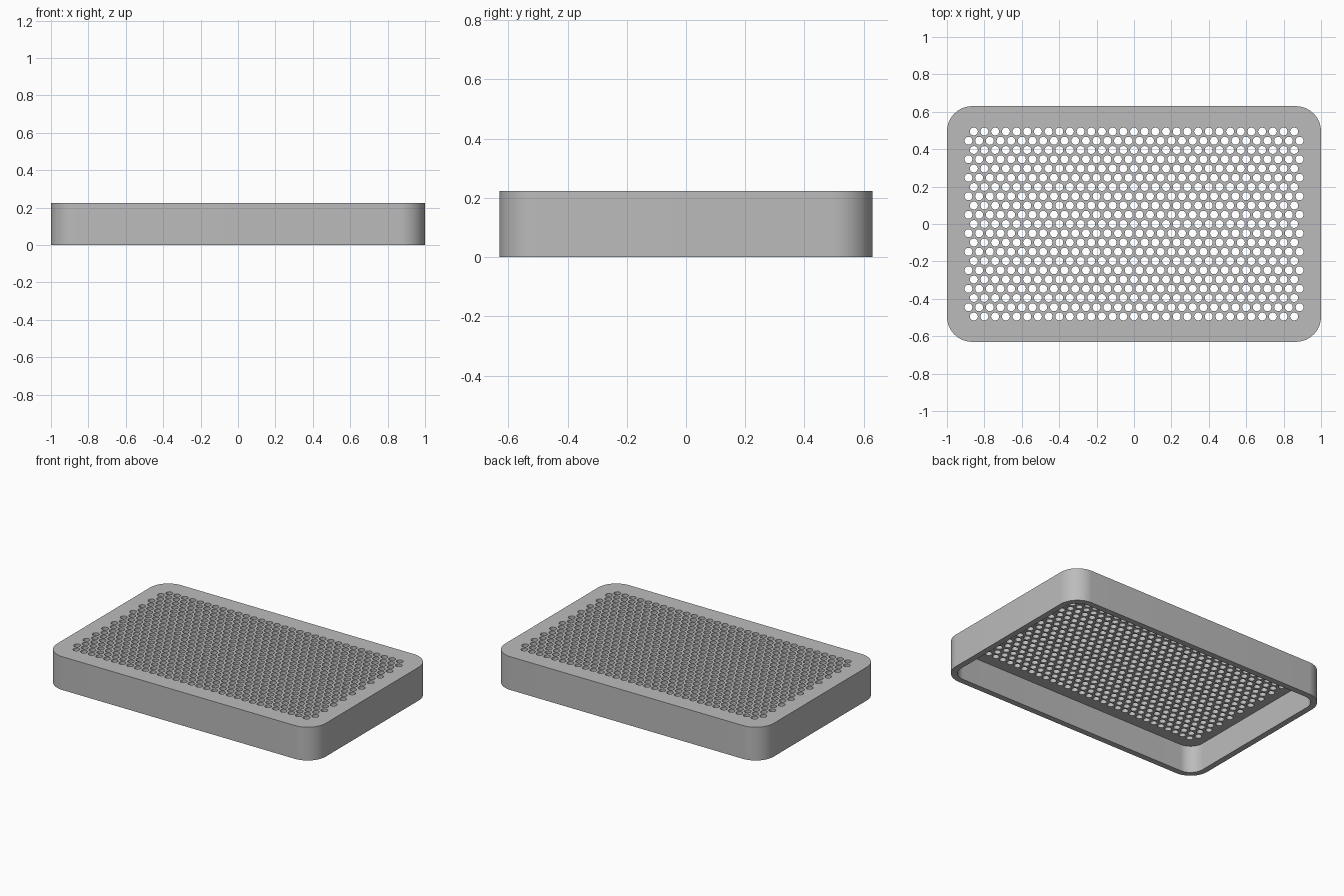
import bpy, bmesh, math
from mathutils import Matrix

if "Cube" in bpy.data.objects:
    bpy.data.objects.remove(bpy.data.objects["Cube"], do_unlink=True)

LENGTH, WIDTH, HEIGHT = 2.0, 1.26, 0.224
WALL, CORNER = 0.04, 0.135
PITCH, HOLE_RADIUS, ROWS = 0.0571, 0.0215, 21

grey = bpy.data.materials.new("plain grey")
grey.use_nodes = True
grey.diffuse_color = (0.5, 0.5, 0.5, 1)
grey.node_tree.nodes["Principled BSDF"].inputs["Base Color"].default_value = (0.5, 0.5, 0.5, 1)


def add_object(name, bm):
    bmesh.ops.recalc_face_normals(bm, faces=bm.faces)
    mesh = bpy.data.meshes.new(name)
    bm.to_mesh(mesh)
    bm.free()
    mesh.materials.append(grey)
    obj = bpy.data.objects.new(name, mesh)
    bpy.context.collection.objects.link(obj)
    return obj


def rounded_block(name, length, width, radius, z0, z1, steps=16):
    """Upright prism on a rounded rectangle."""
    bm = bmesh.new()
    ring = []
    for quarter, (sx, sy) in enumerate([(1, 1), (-1, 1), (-1, -1), (1, -1)]):
        for i in range(steps + 1):
            a = math.pi / 2 * (quarter + i / steps)
            ring.append(bm.verts.new((sx * (length / 2 - radius) + radius * math.cos(a),
                                      sy * (width / 2 - radius) + radius * math.sin(a), z0)))
    base = bm.faces.new(ring)
    top = bmesh.ops.extrude_face_region(bm, geom=[base])["geom"]
    bmesh.ops.translate(bm, vec=(0, 0, z1 - z0),
                        verts=[v for v in top if isinstance(v, bmesh.types.BMVert)])
    return add_object(name, bm)


def cut(target, cutter):
    mod = target.modifiers.new("cut", 'BOOLEAN')
    mod.operation = 'DIFFERENCE'
    mod.solver = 'MANIFOLD'
    mod.object = cutter
    cutter.hide_render = True
    bpy.ops.object.select_all(action='DESELECT')
    target.select_set(True)
    bpy.context.view_layer.objects.active = target
    bpy.ops.object.modifier_apply(modifier=mod.name)
    bpy.data.objects.remove(cutter, do_unlink=True)


# Tray body, hollow and open underneath
tray = rounded_block("perforated_tray", LENGTH, WIDTH, CORNER, 0, HEIGHT)
cut(tray, rounded_block("cavity_cutter", LENGTH - 2 * WALL, WIDTH - 2 * WALL,
                        CORNER - WALL, -0.1, HEIGHT - WALL))

# Staggered rows of drain holes
bm = bmesh.new()
for row in range(ROWS):
    count = 31 + row % 2
    y = (row - (ROWS - 1) / 2) * PITCH * math.sqrt(3) / 2
    for col in range(count):
        x = (col - (count - 1) / 2) * PITCH
        bmesh.ops.create_cone(bm, cap_ends=True, segments=12, radius1=HOLE_RADIUS,
                              radius2=HOLE_RADIUS, depth=0.1,
                              matrix=Matrix.Translation((x, y, HEIGHT - WALL / 2)))
cut(tray, add_object("hole_cutter", bm))

# Smooth corners with crisp rims
for poly in tray.data.polygons:
    poly.material_index = 0
bpy.ops.object.shade_smooth_by_angle(angle=math.radians(35))
